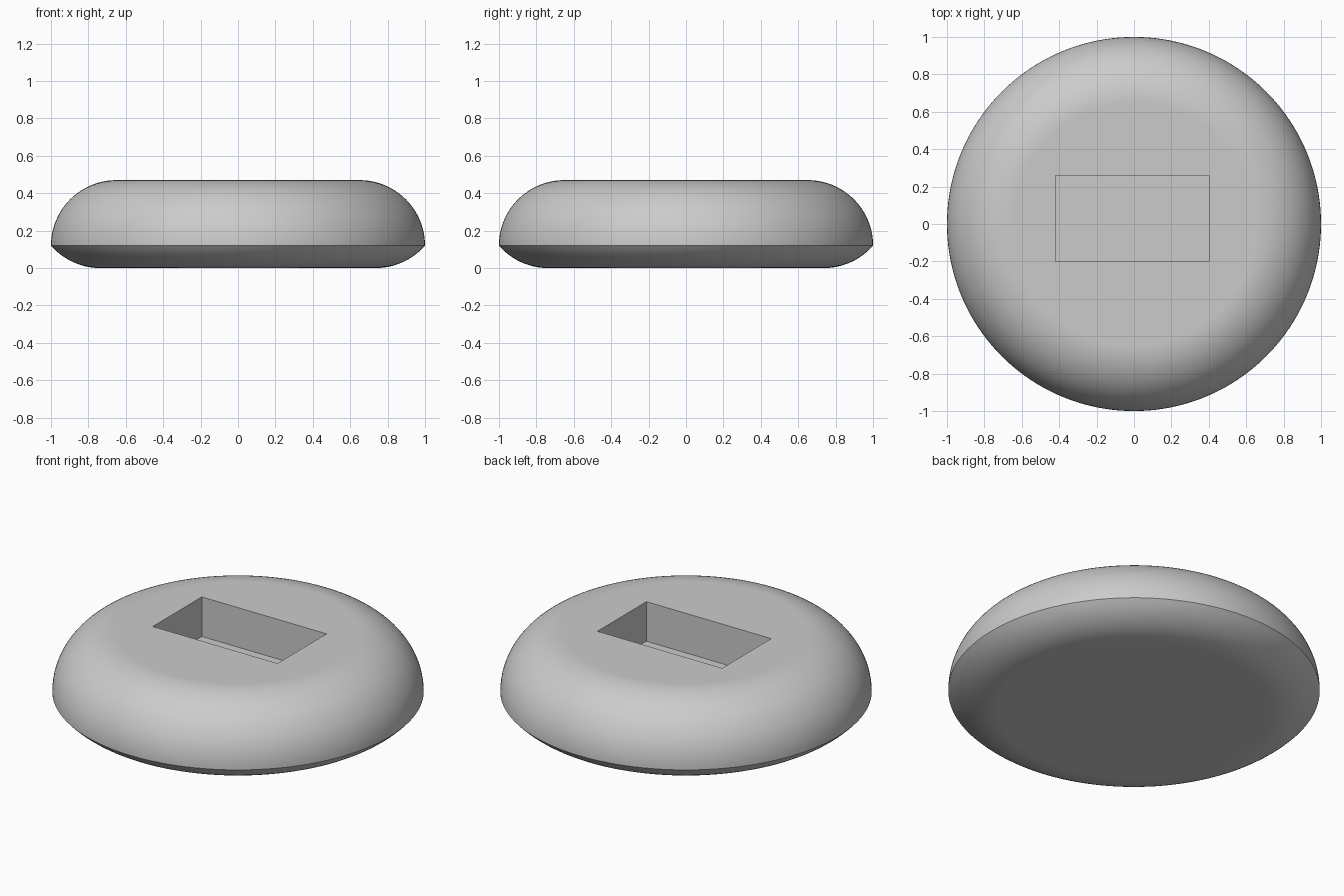
import bpy
import bmesh
from math import sin, cos, asin, pi, radians, sqrt

TOP, RIM_Z, RADIUS = 0.47, 0.12, 0.35
SEGMENTS, ARC_STEPS = 160, 24

cube = bpy.data.objects.get("Cube")
if cube:
    bpy.data.objects.remove(cube, do_unlink=True)

# Single grey material
grey = bpy.data.materials.new("plain_grey")
grey.use_nodes = True
grey.diffuse_color = (0.6, 0.6, 0.6, 1)
grey.node_tree.nodes["Principled BSDF"].inputs["Base Color"].default_value = grey.diffuse_color


def arc(cx, cz, start, end, steps):
    """Points on a circle of the shared edge radius."""
    angles = [start + (end - start) * i / steps for i in range(steps + 1)]
    return [(cx + RADIUS * cos(a), cz + RADIUS * sin(a)) for a in angles]


def make_object(name, bm):
    bmesh.ops.recalc_face_normals(bm, faces=bm.faces)
    mesh = bpy.data.meshes.new(name)
    bm.to_mesh(mesh)
    bm.free()
    mesh.materials.append(grey)
    obj = bpy.data.objects.new(name, mesh)
    bpy.context.collection.objects.link(obj)
    return obj


# Round body: shallow lower arc up to the rim, then a quarter round to the top
lower_x = 1 - sqrt(RADIUS ** 2 - (RADIUS - RIM_Z) ** 2)
rim_angle = asin((RIM_Z - RADIUS) / RADIUS)
profile = arc(lower_x, RADIUS, -pi / 2, rim_angle, ARC_STEPS // 2)
profile += arc(1 - RADIUS, RIM_Z, 0, pi / 2, ARC_STEPS)[1:]

bm = bmesh.new()
rings = []
for r, z in profile:
    rings.append([bm.verts.new((r * cos(2 * pi * i / SEGMENTS),
                                r * sin(2 * pi * i / SEGMENTS), z))
                  for i in range(SEGMENTS)])
for low, high in zip(rings, rings[1:]):
    for i in range(SEGMENTS):
        j = (i + 1) % SEGMENTS
        bm.faces.new((low[i], low[j], high[j], high[i]))
bm.faces.new(rings[0][::-1])
bm.faces.new(rings[-1])
body = make_object("round_body", bm)

# Rectangular pocket in the top
bm = bmesh.new()
bmesh.ops.create_cube(bm, size=1)
bmesh.ops.scale(bm, vec=(0.82, 0.46, 0.47), verts=bm.verts)
bmesh.ops.translate(bm, vec=(-0.01, 0.03, TOP), verts=bm.verts)
cutter = make_object("pocket_cutter", bm)
cutter.hide_render = True

cut = body.modifiers.new("pocket", 'BOOLEAN')
cut.operation = 'DIFFERENCE'
cut.solver = 'EXACT'
cut.object = cutter
bpy.ops.object.select_all(action='DESELECT')
bpy.context.view_layer.objects.active = body
body.select_set(True)
bpy.ops.object.modifier_apply(modifier=cut.name)
bpy.data.objects.remove(cutter, do_unlink=True)

# Smooth curves with a crisp rim and pocket
bpy.ops.object.shade_smooth_by_angle(angle=radians(30))
weighted = body.modifiers.new("weighted_normals", 'WEIGHTED_NORMAL')
weighted.keep_sharp = True
